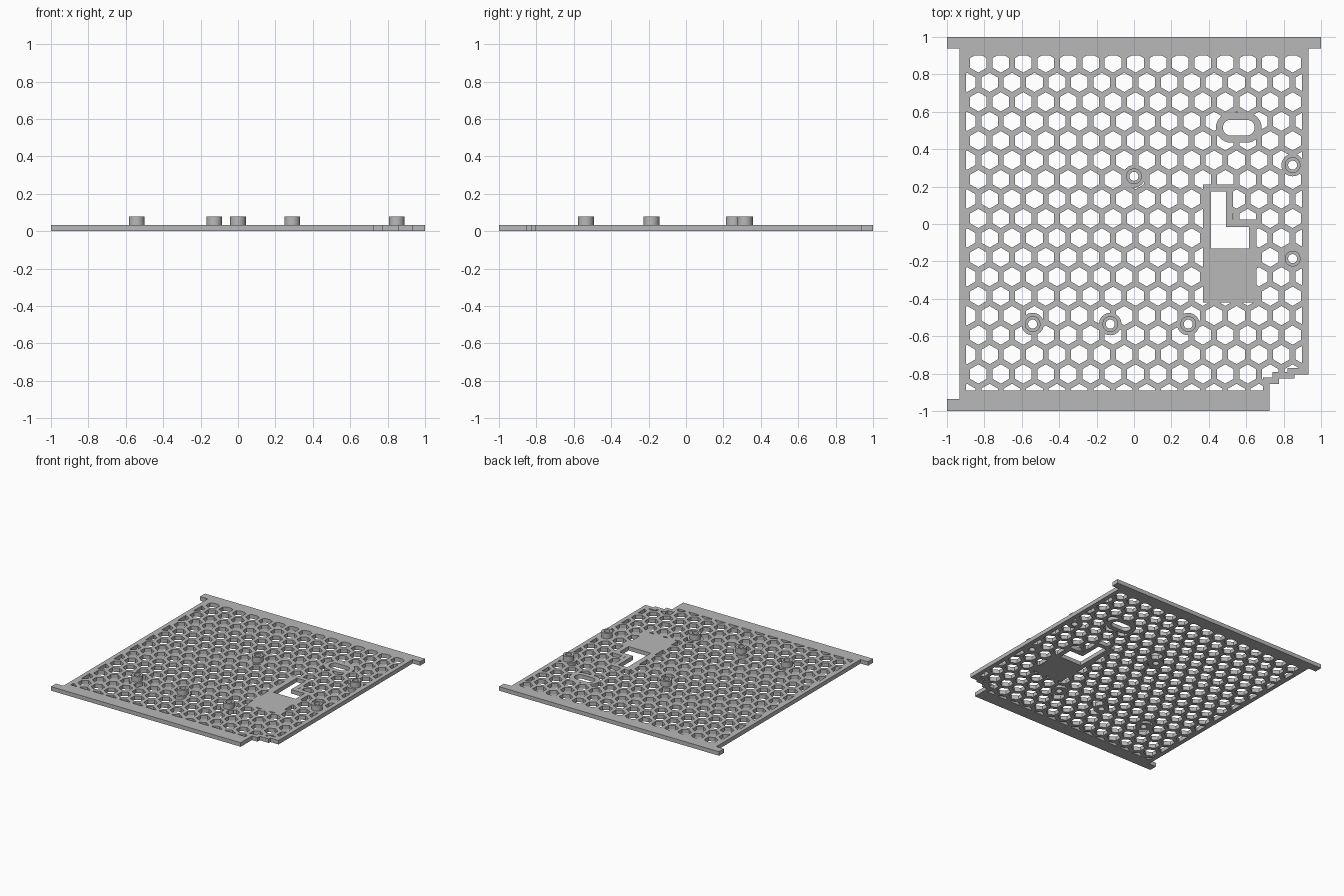
import bpy, bmesh, math

if "Cube" in bpy.data.objects:
    bpy.data.objects.remove(bpy.data.objects["Cube"])

T = 0.033                      # plate thickness
BOSS_TOP = 0.078
PITCH, HEX_R = 0.12, 0.0515    # honeycomb spacing and hole radius
ROW = PITCH * math.sqrt(3) / 2

grey = bpy.data.materials.new("light grey")
grey.diffuse_color = (0.48, 0.48, 0.48, 1)
grey.use_nodes = True
grey.node_tree.nodes["Principled BSDF"].inputs["Base Color"].default_value = grey.diffuse_color


def circle(cx, cy, r, n=32, start=0.0):
    return [(cx + r * math.cos(start + 2 * math.pi * i / n),
             cy + r * math.sin(start + 2 * math.pi * i / n)) for i in range(n)]


def stadium(cx, cy, half_len, r, n=16):
    pts = []
    for side in (1, -1):
        for i in range(n + 1):
            a = -math.pi / 2 + math.pi * i / n
            pts.append((cx + side * (half_len - r + r * math.cos(a)),
                        cy + side * r * math.sin(a)))
    return pts


def prisms(name, outlines, z0, z1):
    """Extrude counter-clockwise outlines into one object."""
    bm = bmesh.new()
    for pts in outlines:
        low = [bm.verts.new((x, y, z0)) for x, y in pts]
        high = [bm.verts.new((x, y, z1)) for x, y in pts]
        bm.faces.new(low[::-1])
        bm.faces.new(high)
        for i in range(len(pts)):
            j = (i + 1) % len(pts)
            bm.faces.new((low[i], low[j], high[j], high[i]))
    me = bpy.data.meshes.new(name)
    bm.to_mesh(me)
    bm.free()
    me.materials.append(grey)
    ob = bpy.data.objects.new(name, me)
    bpy.context.collection.objects.link(ob)
    return ob


def boolean(ob, cutter, operation):
    """Apply a boolean and discard the cutter."""
    cutter.hide_render = True
    mod = ob.modifiers.new("cut", 'BOOLEAN')
    mod.operation, mod.solver, mod.object = operation, 'EXACT', cutter
    bpy.context.view_layer.objects.active = ob
    bpy.ops.object.modifier_apply(modifier=mod.name)
    bpy.data.objects.remove(cutter)


bosses = [(-0.542, -0.535), (-0.127, -0.535), (0.29, -0.535),
          (0.0, 0.255), (0.848, 0.315), (0.848, -0.185)]

# Plate outline with end flanges and a stepped corner
plate = prisms("plate", [[
    (-1, -1), (0.725, -1), (0.725, -0.855), (0.775, -0.855), (0.775, -0.825),
    (0.857, -0.825), (0.857, -0.805), (0.932, -0.805), (0.932, 0.937),
    (1, 0.937), (1, 1), (-1, 1), (-1, 0.937), (-0.932, 0.937),
    (-0.932, -0.935), (-1, -0.935)]], 0, T)

# Honeycomb cutter, limited to the field inside the solid border
hexes = []
for r in range(18):
    for c in range(-1, 16):
        x = -0.832 + c * PITCH + (r % 2) * PITCH / 2
        hexes.append(circle(x, 0.861 - r * ROW, HEX_R, 6, math.pi / 2))
honeycomb = prisms("honeycomb_cutter", hexes, -0.1, 0.13)
field = prisms("field", [[
    (-0.897, -0.89), (0.69, -0.89), (0.69, -0.82), (0.74, -0.82),
    (0.74, -0.79), (0.82, -0.79), (0.82, -0.77), (0.897, -0.77),
    (0.897, 0.9), (-0.897, 0.9)]], -0.2, 0.2)
boolean(honeycomb, field, 'INTERSECT')

# Areas kept solid: boss pads, slot surround, block round the angled opening
pads = [circle(x, y, 0.06) for x, y in bosses]
pads.append(stadium(0.56, 0.515, 0.122, 0.08))
pads.append([(0.37, -0.42), (0.655, -0.42), (0.655, 0.025), (0.53, 0.025),
             (0.53, 0.21), (0.37, 0.21)])
boolean(honeycomb, prisms("solid_areas", pads, -0.3, 0.3), 'DIFFERENCE')
boolean(plate, honeycomb, 'DIFFERENCE')

# Slot, angled opening and screw holes
openings = [circle(x, y, 0.024) for x, y in bosses]
openings.append(stadium(0.56, 0.515, 0.085, 0.042))
openings.append([(0.413, -0.132), (0.615, -0.132), (0.615, -0.015),
                 (0.493, -0.015), (0.493, 0.173), (0.413, 0.173)])
boolean(plate, prisms("openings", openings, -0.1, 0.13), 'DIFFERENCE')

# Tubular standoffs
for i, (x, y) in enumerate(bosses):
    boss = prisms(f"standoff_{i + 1}", [circle(x, y, 0.042)], T, BOSS_TOP)
    bore = prisms("bore", [circle(x, y, 0.024)], -0.1, 0.13)
    boolean(boss, bore, 'DIFFERENCE')
    bpy.ops.object.select_all(action='DESELECT')
    boss.select_set(True)
    bpy.context.view_layer.objects.active = boss
    bpy.ops.object.shade_smooth_by_angle(angle=math.radians(30))
